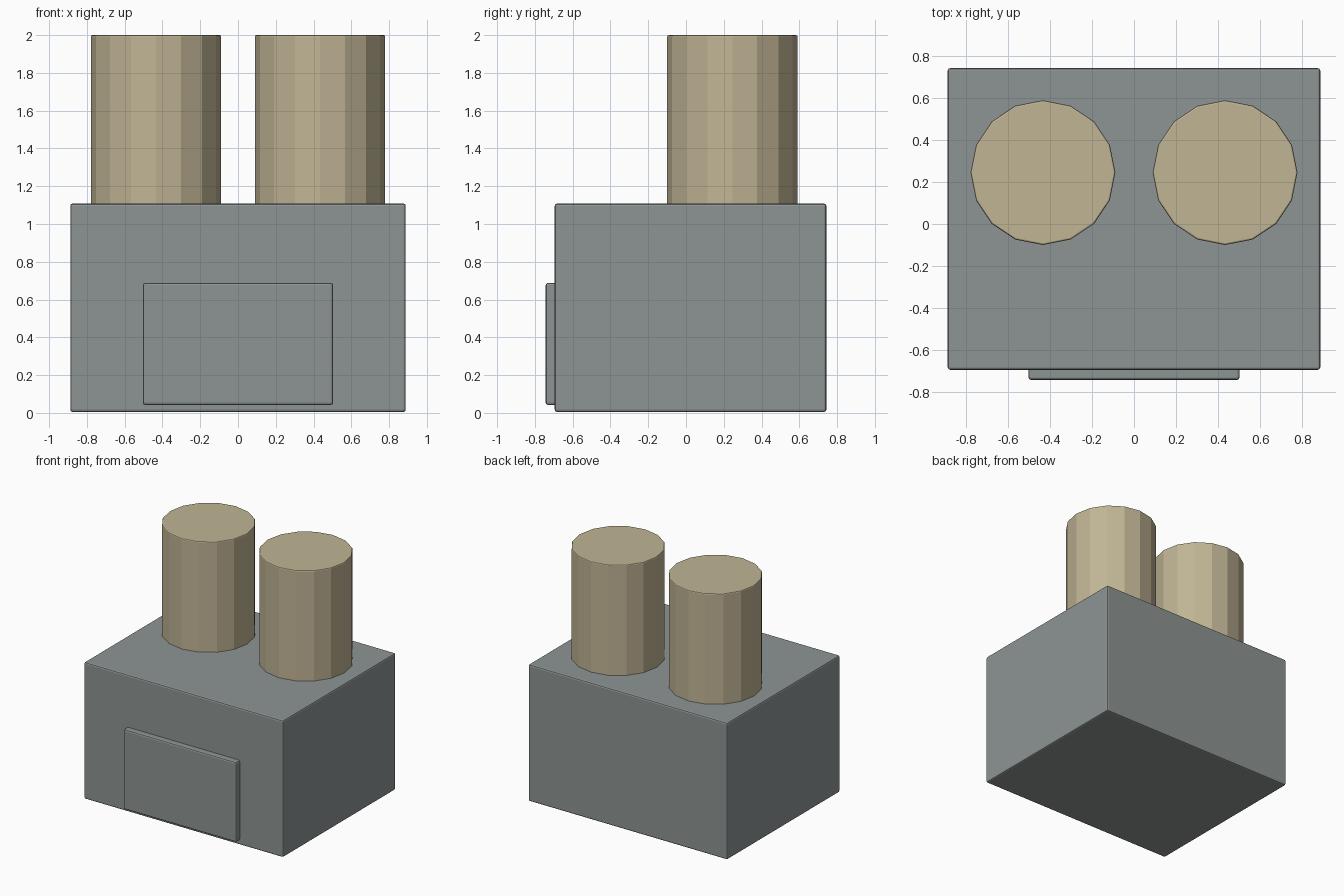
import bpy
import math

if "Cube" in bpy.data.objects:
    bpy.data.objects.remove(bpy.data.objects["Cube"])


def material(name, rgb):
    m = bpy.data.materials.new(name)
    m.diffuse_color = (*rgb, 1.0)
    m.use_nodes = True
    m.node_tree.nodes["Principled BSDF"].inputs["Base Color"].default_value = m.diffuse_color
    return m


def finish(ob, name, mat, bevel):
    ob.name = name
    ob.data.materials.append(mat)
    mod = ob.modifiers.new("edge_bevel", "BEVEL")
    mod.width = bevel
    mod.segments = 2
    mod.limit_method = "ANGLE"
    mod.angle_limit = math.radians(40)


def box(name, lo, hi, mat, bevel=0.012):
    centre = [(a + b) / 2 for a, b in zip(lo, hi)]
    bpy.ops.mesh.primitive_cube_add(size=1, location=centre)
    ob = bpy.context.object
    ob.scale = [b - a for a, b in zip(lo, hi)]
    bpy.ops.object.transform_apply(location=False, rotation=False, scale=True)
    finish(ob, name, mat, bevel)


def stack(name, x, y, radius, z0, z1, mat):
    bpy.ops.mesh.primitive_cylinder_add(
        vertices=16, radius=radius, depth=z1 - z0, location=(x, y, (z0 + z1) / 2))
    finish(bpy.context.object, name, mat, 0.008)


grey = material("slate_grey", (0.27, 0.30, 0.295))
tan = material("sand_tan", (0.53, 0.46, 0.30))

# Main block
box("body", (-0.888, -0.695, 0.005), (0.888, 0.743, 1.108), grey)

# Raised panel on the front
box("front_panel", (-0.503, -0.743, 0.042), (0.503, -0.66, 0.688), grey)

# Pair of upright faceted cylinders
for side, label in ((-1, "left"), (1, "right")):
    stack(label + "_cylinder", side * 0.434, 0.245, 0.345, 1.08, 2.0, tan)
